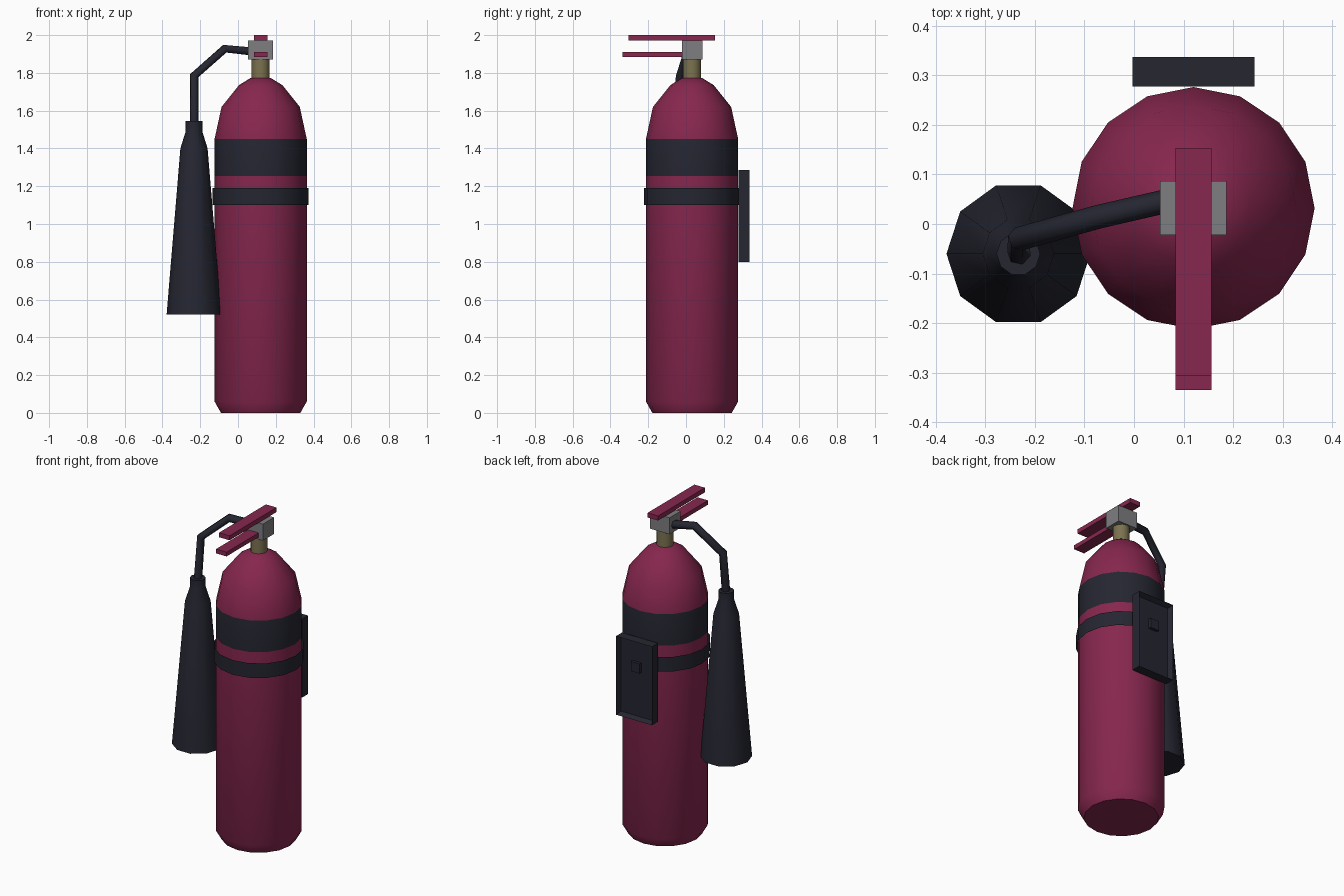
import bpy, bmesh, math
from mathutils import Vector

if "Cube" in bpy.data.objects:
    bpy.data.objects.remove(bpy.data.objects["Cube"])


def material(name, rgb):
    m = bpy.data.materials.new(name)
    m.diffuse_color = (*rgb, 1)
    m.use_nodes = True
    m.node_tree.nodes["Principled BSDF"].inputs["Base Color"].default_value = m.diffuse_color
    return m


CRIMSON = material("crimson", (0.24, 0.020, 0.076))
BLACK = material("blue black", (0.018, 0.019, 0.030))
GREY = material("valve grey", (0.21, 0.21, 0.22))
BRASS = material("dull brass", (0.20, 0.17, 0.08))


def finish(name, bm, mats, smooth=False):
    bmesh.ops.recalc_face_normals(bm, faces=bm.faces)
    me = bpy.data.meshes.new(name)
    bm.to_mesh(me)
    bm.free()
    for m in mats:
        me.materials.append(m)
    ob = bpy.data.objects.new(name, me)
    bpy.context.collection.objects.link(ob)
    if smooth:
        bpy.ops.object.select_all(action='DESELECT')
        ob.select_set(True)
        bpy.context.view_layer.objects.active = ob
        bpy.ops.object.shade_smooth_by_angle(angle=math.radians(38))
    return ob


def lathe(name, centre, profile, sides, mats, caps=True, rule=None):
    """Turn a (radius, height) profile round a vertical axis."""
    bm = bmesh.new()
    rings = []
    for r, z in profile:
        rings.append([bm.verts.new((centre[0] + r * math.cos(math.tau * i / sides),
                                    centre[1] + r * math.sin(math.tau * i / sides), z))
                      for i in range(sides)])
    for a, b in zip(rings, rings[1:]):
        for i in range(sides):
            j = (i + 1) % sides
            bm.faces.new((a[i], a[j], b[j], b[i]))
    if caps:
        bm.faces.new(rings[0])
        bm.faces.new(rings[-1])
    if rule:
        for f in bm.faces:
            f.material_index = rule(f.calc_center_median())
    return finish(name, bm, mats, True)


def box_bm(lo, hi):
    bm = bmesh.new()
    bmesh.ops.create_cube(bm, size=1)
    for v in bm.verts:
        v.co = Vector([l + (c + 0.5) * (h - l) for l, h, c in zip(lo, hi, v.co)])
    return bm


def box(name, lo, hi, mat):
    return finish(name, box_bm(lo, hi), [mat])


AXIS = (0.12, 0.032)

# cylinder with the painted dark band
lathe("cylinder_body", AXIS,
      [(0.21, 0), (0.244, 0.06), (0.244, 1.255), (0.244, 1.45),
       (0.207, 1.62), (0.115, 1.735), (0.055, 1.772)],
      16, [CRIMSON, BLACK], rule=lambda c: int(1.255 < c.z < 1.45))

# strap and wall bracket
lathe("strap", AXIS, [(0.254, 1.10), (0.254, 1.19)], 16, [BLACK], caps=False)
bm = box_bm((-0.003, 0.277, 0.80), (0.243, 0.337, 1.285))
bm.normal_update()
back = [f for f in bm.faces if f.normal.y > 0.9]
bmesh.ops.inset_region(bm, faces=back, thickness=0.02)
for v in back[0].verts:
    v.co.y -= 0.03
finish("wall_bracket", bm, [BLACK])
box("bracket_hook", (0.09, 0.30, 1.09), (0.15, 0.325, 1.15), BLACK)

# neck, valve and handles
lathe("neck", AXIS, [(0.048, 1.76), (0.048, 1.875)], 12, [BRASS])
box("valve_block", (0.052, -0.022, 1.87), (0.186, 0.087, 1.972), GREY)
box("squeeze_lever", (0.084, -0.305, 1.972), (0.156, 0.153, 2.0), CRIMSON)
box("carry_handle", (0.084, -0.335, 1.884), (0.156, -0.015, 1.910), CRIMSON)

# hose
cu = bpy.data.curves.new("hose", 'CURVE')
cu.dimensions = '3D'
cu.bevel_depth = 0.024
cu.bevel_resolution = 1
cu.use_fill_caps = True
path = [(0.06, 0.045, 1.915), (-0.07, 0.015, 1.928),
        (-0.232, -0.03, 1.785), (-0.232, -0.06, 1.53)]
sp = cu.splines.new('POLY')
sp.points.add(len(path) - 1)
for p, co in zip(sp.points, path):
    p.co = (*co, 1)
cu.materials.append(BLACK)
hose = bpy.data.objects.new("hose", cu)
bpy.context.collection.objects.link(hose)

# discharge horn
lathe("horn", (-0.233, -0.06),
      [(0.145, 0.52), (0.072, 1.40), (0.044, 1.49), (0.044, 1.545)], 10, [BLACK])
